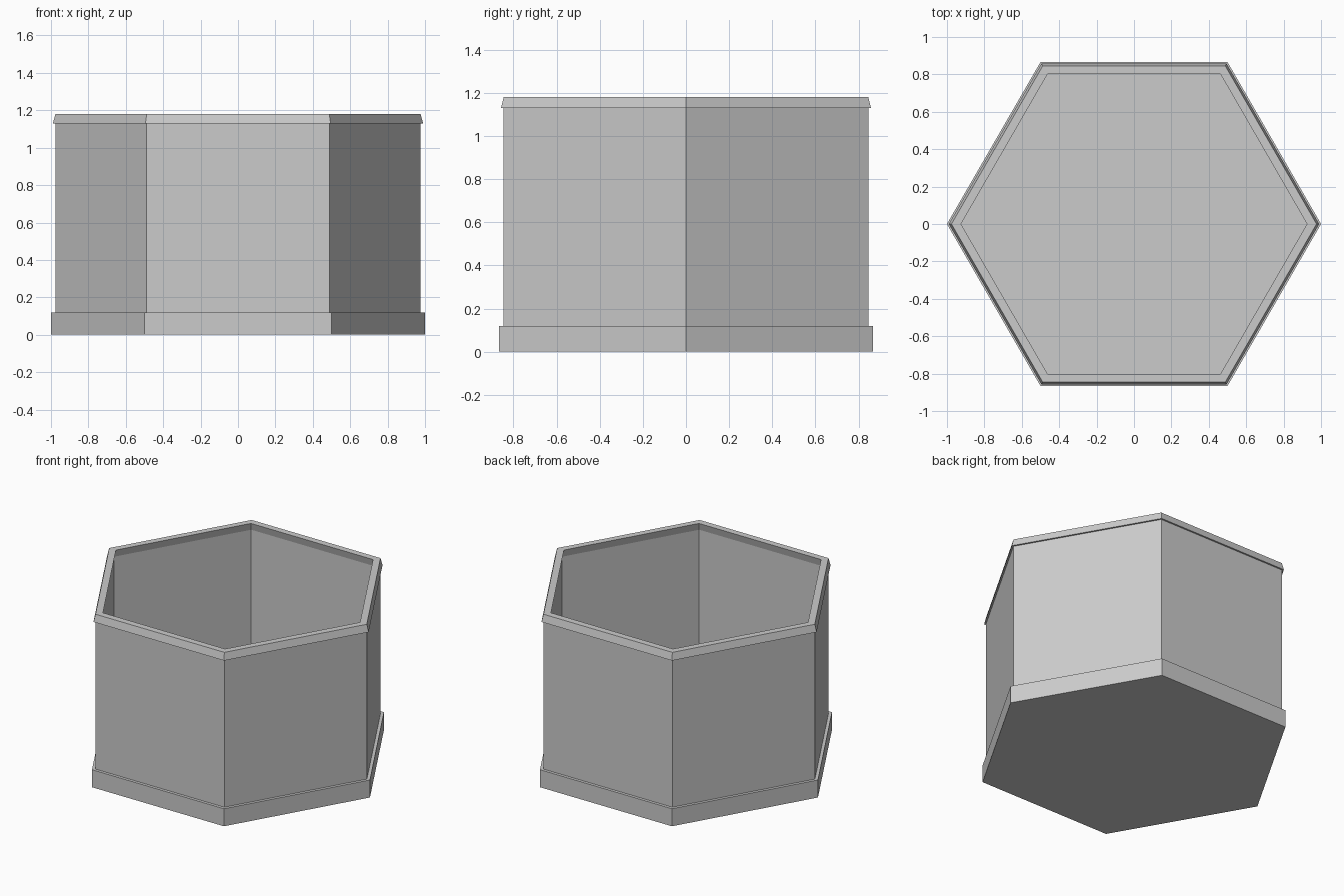
import bpy, bmesh
from math import cos, sin, pi

if "Cube" in bpy.data.objects:
    bpy.data.objects.remove(bpy.data.objects["Cube"])

SIDES = 6

# Planter cross-section (corner radius, z): underside -> outside -> rim -> inside -> floor
PROFILE = [
    (1.00, 0.00), (1.00, 0.12),     # base plinth
    (0.977, 0.12), (0.977, 1.13),   # outer wall
    (0.99, 1.13), (0.976, 1.18),    # tapered rim
    (0.925, 1.18), (0.94, 1.13),    # inner lip
    (0.94, 0.12),                   # inner wall down to the floor
]


def lathe(name, profile, sides):
    """Sweep a profile around z with flat sides, capping both ends."""
    bm = bmesh.new()
    rings = [[bm.verts.new((r * cos(2 * pi * i / sides), r * sin(2 * pi * i / sides), z))
              for i in range(sides)] for r, z in profile]
    for low, high in zip(rings, rings[1:]):
        for i in range(sides):
            j = (i + 1) % sides
            bm.faces.new((low[i], low[j], high[j], high[i]))
    bm.faces.new(rings[0][::-1])   # underside
    bm.faces.new(rings[-1])        # inner floor
    bmesh.ops.recalc_face_normals(bm, faces=bm.faces)
    mesh = bpy.data.meshes.new(name)
    bm.to_mesh(mesh)
    bm.free()
    obj = bpy.data.objects.new(name, mesh)
    bpy.context.collection.objects.link(obj)
    return obj


# Hollow hexagonal planter
lathe("hexagonal_planter", PROFILE, SIDES)
